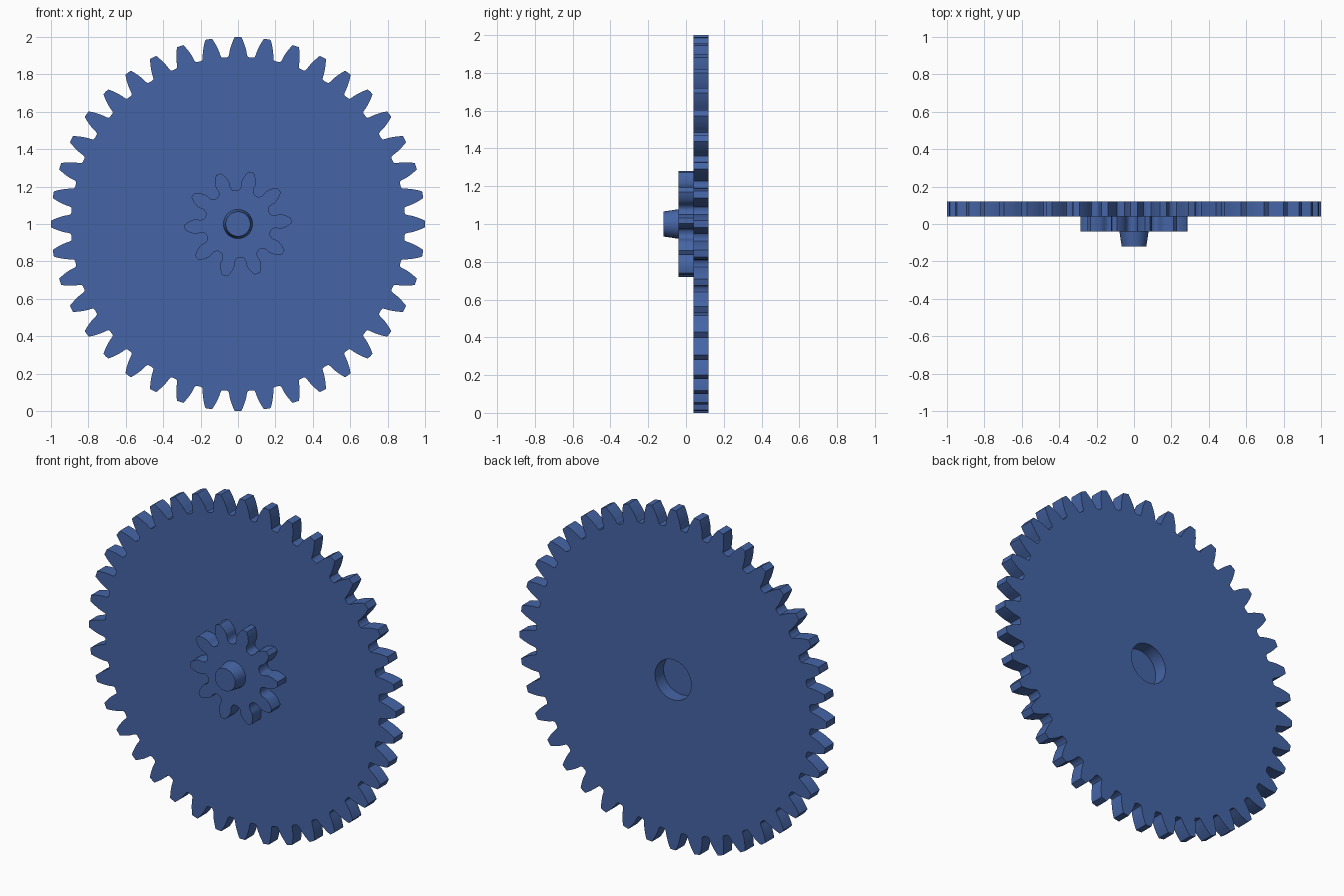
import bpy
from math import pi, cos, sin, tan, acos, sqrt, radians

if "Cube" in bpy.data.objects:
    bpy.data.objects.remove(bpy.data.objects["Cube"])

MODULE = 2 / 42              # tooth size shared by both gears
PRESSURE = radians(20)
UPRIGHT = (pi / 2, 0, 0)     # local z becomes -y

mat = bpy.data.materials.new("blue_plastic")
mat.diffuse_color = (0.06, 0.13, 0.38, 1)
mat.use_nodes = True
mat.node_tree.nodes["Principled BSDF"].inputs["Base Color"].default_value = mat.diffuse_color


def inv(a):
    return tan(a) - a


def circle(radius, count):
    return [(radius * cos(2 * pi * i / count), radius * sin(2 * pi * i / count))
            for i in range(count)]


def gear_outline(teeth, flank_start, fillet, turn=0.0):
    """Involute outline; fillet is (radius, half angle) pairs from root to flank."""
    pitch_r = MODULE * teeth / 2
    base_r = pitch_r * cos(PRESSURE)
    tip_r = pitch_r + MODULE
    half = list(fillet)
    for i in range(7):
        r = flank_start + (tip_r - flank_start) * i / 6
        half.append((r, pi / (2 * teeth) + inv(PRESSURE) - inv(acos(min(1, base_r / r)))))
    tooth = [(r, -a) for r, a in half] + [(tip_r, 0)] + [(r, a) for r, a in reversed(half)]
    return [(r * cos(a + turn + 2 * pi * k / teeth), r * sin(a + turn + 2 * pi * k / teeth))
            for k in range(teeth) for r, a in tooth]


def finish(obj, name):
    obj.name = name
    obj.data.materials.clear()
    obj.data.materials.append(mat)
    bpy.ops.object.shade_smooth_by_angle(angle=radians(30))


def plate(name, loops, y_mid, thickness):
    """Filled flat outline (later loops are holes) given thickness along y."""
    curve = bpy.data.curves.new(name, 'CURVE')
    curve.dimensions = '2D'
    curve.fill_mode = 'BOTH'
    curve.extrude = thickness / 2
    for loop in loops:
        spline = curve.splines.new('POLY')
        spline.points.add(len(loop) - 1)
        for p, (x, y) in zip(spline.points, loop):
            p.co = (x, y, 0, 1)
        spline.use_cyclic_u = True
    obj = bpy.data.objects.new(name, curve)
    bpy.context.collection.objects.link(obj)
    obj.location = (0, y_mid, 1)
    obj.rotation_euler = UPRIGHT
    bpy.ops.object.select_all(action='DESELECT')
    obj.select_set(True)
    bpy.context.view_layer.objects.active = obj
    bpy.ops.object.convert(target='MESH')
    finish(bpy.context.object, name)


# large 40-tooth wheel with the socket in its back
large = gear_outline(40, 0.907, [(0.893, 0.066), (0.897, 0.057)])
plate("large_gear", [large, circle(0.118, 48)], 0.08, 0.08)

# small 10-tooth pinion on the front, its back closing the socket
small = gear_outline(10, 0.225, [(0.1785, 0.29), (0.180, 0.245), (0.187, 0.20),
                                 (0.198, 0.172), (0.212, 0.168)], radians(3.5))
plate("small_gear", [small], 0.0, 0.08)

# tapered pin at the centre
bpy.ops.mesh.primitive_cone_add(vertices=48, radius1=0.078, radius2=0.066, depth=0.08,
                                location=(0, -0.08, 1), rotation=UPRIGHT)
finish(bpy.context.object, "centre_pin")
